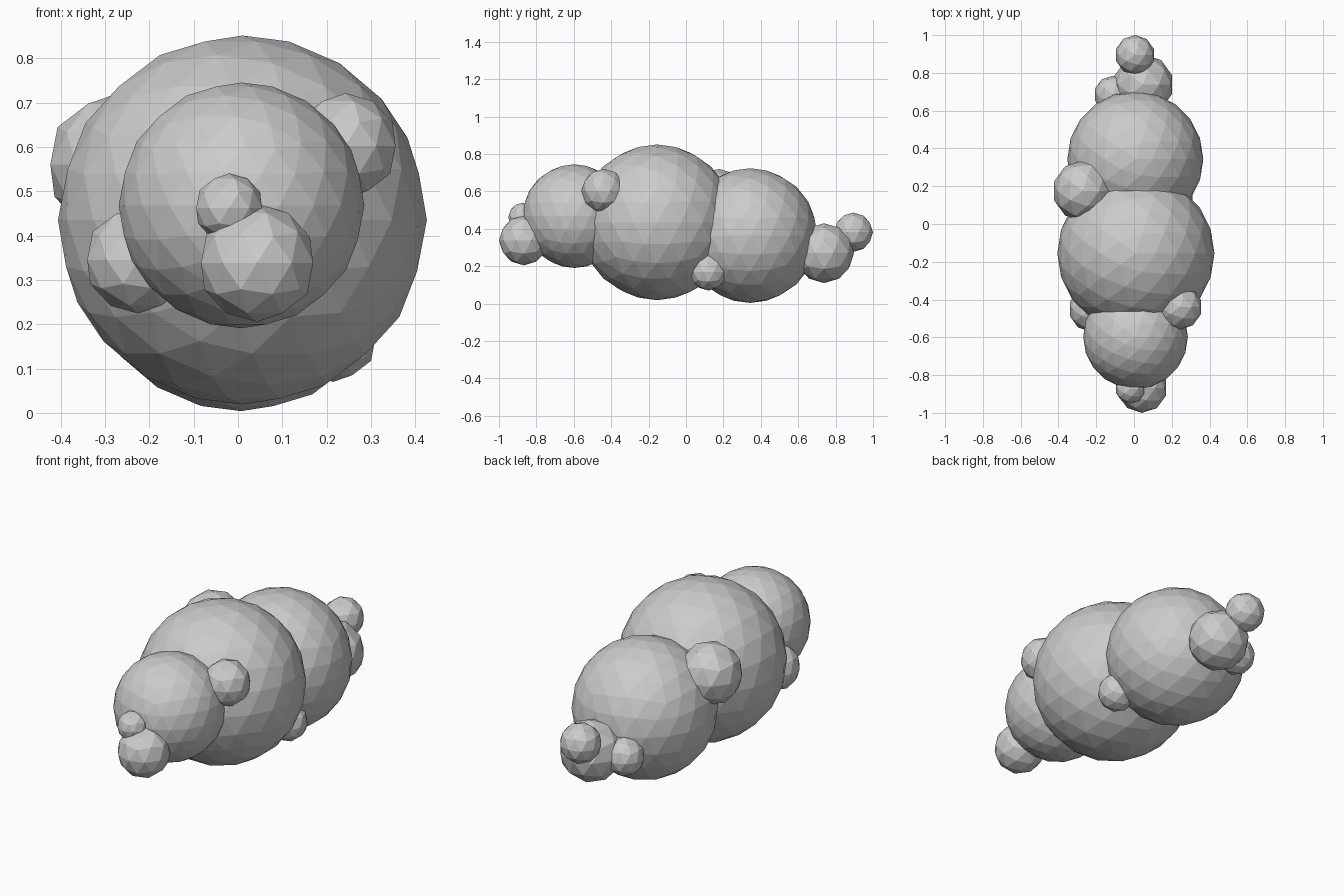
import bpy


def puff(name, loc, r, detail):
    # Flat-shaded icosphere puff
    bpy.ops.mesh.primitive_ico_sphere_add(subdivisions=detail, radius=r, location=loc)
    bpy.context.object.name = name


# Large cloud lobes (finer facets)
puff("middle_lobe", (0.01, -0.155, 0.435), 0.416, 3)
puff("back_lobe", (0.007, 0.343, 0.364), 0.36, 3)
puff("front_lobe", (0.008, -0.597, 0.468), 0.277, 3)

# Small puffs around the lobes (coarser facets)
small = {
    "front_lower_puff": ((0.043, -0.867, 0.338), 0.133),
    "front_upper_puff": ((-0.02, -0.873, 0.462), 0.078),
    "front_left_puff": ((-0.225, -0.45, 0.345), 0.121),
    "front_right_puff": ((0.242, -0.44, 0.602), 0.119),
    "left_top_puff": ((-0.27, 0.175, 0.56), 0.161),
    "right_low_puff": ((0.215, 0.12, 0.17), 0.1),
    "back_lower_puff": ((0.05, 0.738, 0.27), 0.16),
    "back_tip_puff": ((0.005, 0.895, 0.382), 0.105),
    "back_left_puff": ((-0.112, 0.685, 0.262), 0.1),
}
for name, (loc, r) in small.items():
    puff(name, loc, r, 2)
